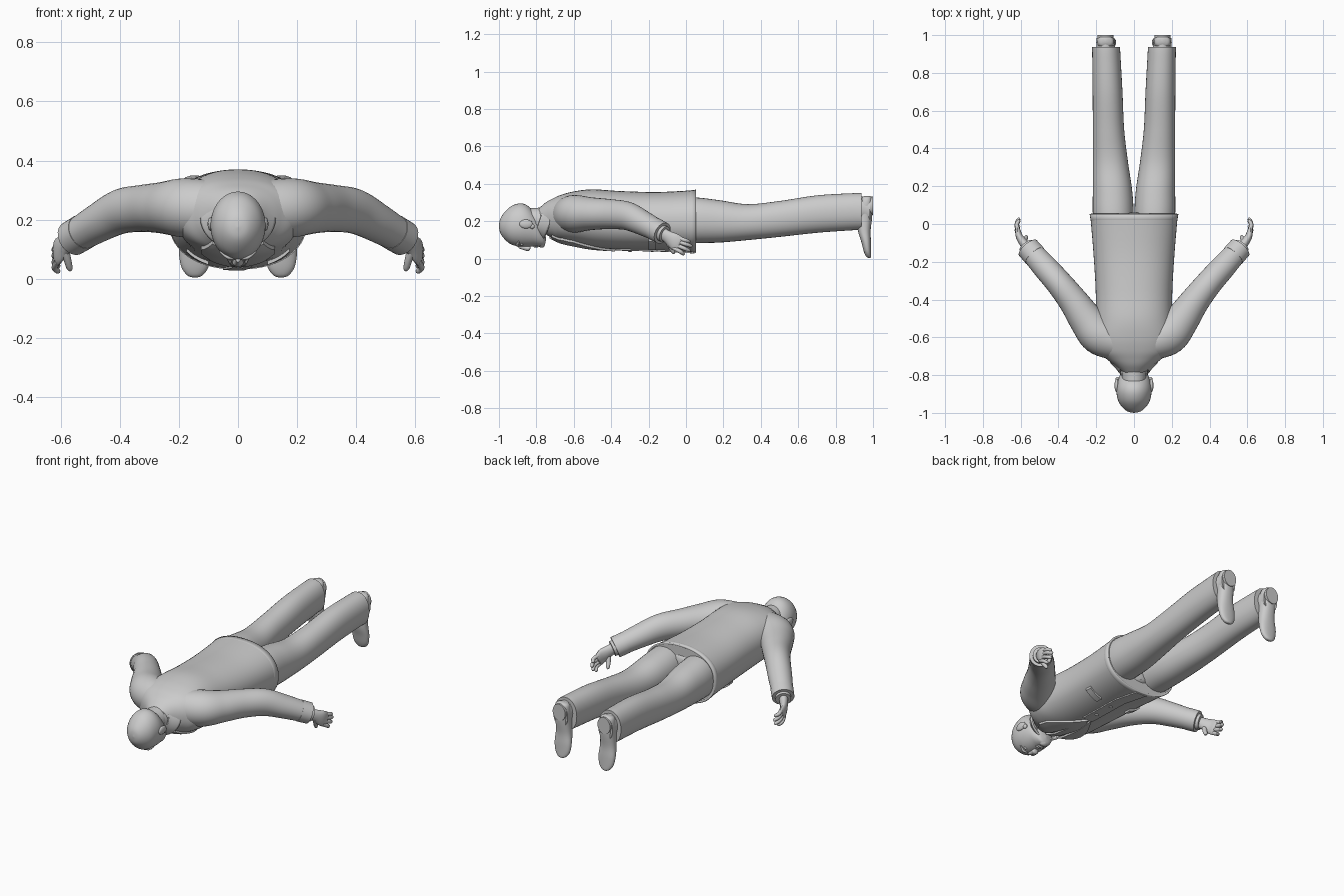
import bpy, bmesh, math
from mathutils import Vector
from mathutils.bvhtree import BVHTree

grey = bpy.data.materials.new("plain_grey")
grey.diffuse_color = (0.6, 0.6, 0.6, 1)


def finish(name, bm, angle=40):
    bmesh.ops.recalc_face_normals(bm, faces=bm.faces)
    me = bpy.data.meshes.new(name)
    bm.to_mesh(me)
    bm.free()
    me.materials.append(grey)
    me.polygons.foreach_set("use_smooth", [True] * len(me.polygons))
    me.set_sharp_from_angle(angle=math.radians(angle))
    ob = bpy.data.objects.new(name, me)
    bpy.context.collection.objects.link(ob)
    return ob


def smooth_path(st, steps):
    """Catmull-Rom through the stations; doubled stations give a crisp corner."""
    out = []
    for i in range(len(st) - 1):
        p = [st[max(0, min(len(st) - 1, i + k))] for k in (-1, 0, 1, 2)]
        for s in range(steps):
            t = s / steps
            out.append([0.5 * (2 * b + (c - a) * t + (2 * a - 5 * b + 4 * c - d) * t * t
                        + (3 * b - a - 3 * c + d) * t ** 3) for a, b, c, d in zip(*p)])
    return out + [list(st[-1])]


def loft(name, st, side=1, steps=4, n=28, power=2.0, axis=None, caps=True, angle=40):
    """Skin of oval rings; a station is (x, y, z, radius across, radius up)."""
    path = smooth_path(st, steps)
    bm, rings = bmesh.new(), []
    pts = [Vector((p[0] * side, p[1], p[2])) for p in path]
    for i, p in enumerate(path):
        t = Vector(axis) if axis else pts[min(i + 1, len(pts) - 1)] - pts[max(i - 1, 0)]
        t.normalize()
        ref = Vector((0, 0, 1)) if abs(t.z) < 0.95 else Vector((0, 1, 0))
        u = t.cross(ref).normalized()
        v = u.cross(t)
        ring = []
        for k in range(n):
            a = 2 * math.pi * k / n
            c, s = math.cos(a), math.sin(a)
            e = 2 / power
            ring.append(bm.verts.new(pts[i]
                        + u * math.copysign(abs(c) ** e, c) * max(p[3], 0.001)
                        + v * math.copysign(abs(s) ** e, s) * max(p[4], 0.001)))
        rings.append(ring)
    for a, b in zip(rings, rings[1:]):
        for k in range(n):
            bm.faces.new((a[k], a[k - 1], b[k - 1], b[k]))
    if caps:
        bm.faces.new(rings[0])
        bm.faces.new(rings[-1])
    return finish(name, bm, angle)


def ball(name, loc, r, seg=20):
    bm = bmesh.new()
    bmesh.ops.create_uvsphere(bm, u_segments=seg, v_segments=12, radius=1)
    for v in bm.verts:
        v.co = Vector((v.co.x * r[0], v.co.y * r[1], v.co.z * r[2])) + Vector(loc)
    return finish(name, bm)


# Jacket body, hem to neck
Y = (0, 1, 0)
torso = loft("jacket", [
    (0, -0.785, 0.215, 0.06, 0.055), (0, -0.75, 0.215, 0.10, 0.085), (0, -0.715, 0.215, 0.145, 0.105),
    (0, -0.67, 0.215, 0.195, 0.125), (0, -0.60, 0.217, 0.212, 0.142), (0, -0.50, 0.214, 0.203, 0.156),
    (0, -0.35, 0.205, 0.203, 0.156), (0, -0.15, 0.200, 0.215, 0.156), (0, 0.05, 0.200, 0.232, 0.166)],
    steps=6, n=56, power=2.25, axis=Y)
hem = loft("jacket_hem_band", [(0, 0.0, 0.2, 0.226, 0.161), (0, 0.053, 0.2, 0.235, 0.169)],
           steps=2, n=56, power=2.25, axis=Y, caps=False)
mod = hem.modifiers.new("thickness", "SOLIDIFY")
mod.thickness = 0.01

tree = BVHTree.FromPolygons([v.co.copy() for v in torso.data.vertices],
                            [list(p.vertices) for p in torso.data.polygons])


def panel(name, rows, side=1, thick=0.012, steps=6, cols=5):
    """Cloth strip laid on the chest; a row is (y, inner x, outer x)."""
    bm, grid = bmesh.new(), []
    for i in range((len(rows) - 1) * steps + 1):
        a, f = rows[min(i // steps, len(rows) - 2)], 0
        b = rows[min(i // steps, len(rows) - 2) + 1]
        f = i / steps - min(i // steps, len(rows) - 2)
        y, x0, x1 = [p + (q - p) * f for p, q in zip(a, b)]
        line = []
        for k in range(cols + 1):
            x = (x0 + (x1 - x0) * k / cols) * side
            hit = tree.ray_cast(Vector((x, y, -1)), Vector((0, 0, 1)))[0]
            line.append(bm.verts.new((x, y, hit.z if hit else 0.2)))
        grid.append(line)
    for a, b in zip(grid, grid[1:]):
        for k in range(cols):
            bm.faces.new((a[k], a[k + 1], b[k + 1], b[k]))
    low = bmesh.ops.extrude_face_region(bm, geom=bm.faces[:])["geom"]
    for v in low:
        if isinstance(v, bmesh.types.BMVert):
            v.co.z -= thick
    return finish(name, bm)


# Shirt front, tie and buttons
panel("tie", [(-0.73, -0.02, 0.02), (-0.70, -0.014, 0.014), (-0.45, -0.03, 0.03), (-0.40, -0.002, 0.002)], thick=0.01)
for i in range(2):
    y = -0.30 + 0.12 * i
    ball("jacket_button", (0.015, y, 0.041), (0.011, 0.011, 0.006), 12)
panel("front_overlap", [(-0.38, -0.02, 0.045), (-0.1, -0.02, 0.045), (0.045, -0.05, 0.02)], thick=0.007)

# Collar stands around the neck
loft("shirt_collar", [(0, -0.80, 0.205, 0.070, 0.072), (0, -0.745, 0.205, 0.078, 0.08)],
     axis=(0, 1, -0.3), caps=False, steps=3)
collar = loft("jacket_collar", [(0, -0.782, 0.208, 0.082, 0.082), (0, -0.765, 0.207, 0.094, 0.092),
              (0, -0.728, 0.205, 0.128, 0.112)], axis=(0, 1, -0.33), caps=False, n=40)
collar.modifiers.new("thickness", "SOLIDIFY").thickness = 0.012

# Neck and head, face downward
loft("neck", [(0, -0.88, 0.20, 0.06, 0.07), (0, -0.80, 0.205, 0.064, 0.066), (0, -0.72, 0.21, 0.07, 0.07)])
loft("head", [(0, -1.0, 0.175, 0.001, 0.001), (0, -0.993, 0.175, 0.033, 0.038), (0, -0.97, 0.176, 0.062, 0.072),
     (0, -0.935, 0.178, 0.084, 0.102), (0, -0.89, 0.180, 0.093, 0.115), (0, -0.85, 0.174, 0.090, 0.111),
     (0, -0.81, 0.155, 0.079, 0.090), (0, -0.78, 0.130, 0.064, 0.066), (0, -0.757, 0.110, 0.042, 0.042),
     (0, -0.748, 0.105, 0.001, 0.001)], axis=Y, n=36)
loft("nose", [(0, -0.895, 0.068, 0.008, 0.012), (0, -0.865, 0.059, 0.012, 0.014),
     (0, -0.842, 0.054, 0.019, 0.014), (0, -0.832, 0.062, 0.012, 0.008)], axis=Y, n=16)
ball("upper_lip", (0, -0.808, 0.066), (0.026, 0.008, 0.008))
ball("lower_lip", (0, -0.796, 0.066), (0.022, 0.007, 0.008))
ball("chin", (0, -0.772, 0.076), (0.026, 0.018, 0.018))

for s, tag in ((1, "left"), (-1, "right")):
    # Face pairs
    loft(tag + "_brow", [(0.013, -0.895, 0.068, 0.005, 0.005), (0.035, -0.902, 0.073, 0.008, 0.007),
         (0.06, -0.893, 0.093, 0.004, 0.005)], s, n=12)
    ball(tag + "_eye", (0.034 * s, -0.878, 0.077), (0.015, 0.008, 0.008))
    ball(tag + "_ear", (0.092 * s, -0.855, 0.185), (0.011, 0.036, 0.024))
    ball(tag + "_earlobe", (0.088 * s, -0.823, 0.173), (0.010, 0.014, 0.014))

    # Lapel, jacket edge and pockets
    panel(tag + "_lapel", [(-0.72, 0.05, 0.085), (-0.66, 0.042, 0.125), (-0.60, 0.035, 0.125),
          (-0.50, 0.025, 0.085), (-0.38, 0.004, 0.012)], s)
    panel(tag + "_pocket_flap", [(-0.20, 0.10, 0.175), (-0.16, 0.10, 0.175)], s, steps=2)

    # Sleeve, with a turned cuff
    loft(tag + "_sleeve", [(0.10, -0.62, 0.235, 0.10, 0.10), (0.185, -0.585, 0.24, 0.105, 0.10),
         (0.25, -0.51, 0.24, 0.092, 0.088), (0.32, -0.41, 0.238, 0.078, 0.08),
         (0.395, -0.315, 0.228, 0.070, 0.076), (0.47, -0.23, 0.190, 0.066, 0.066),
         (0.555, -0.135, 0.140, 0.058, 0.056)], s, steps=6, n=32)
    loft(tag + "_sleeve_cuff", [(0.525, -0.168, 0.158, 0.063, 0.061), (0.562, -0.126, 0.136, 0.062, 0.060)],
         s, steps=2, n=32)
    loft(tag + "_shirt_cuff", [(0.55, -0.14, 0.142, 0.045, 0.045), (0.572, -0.113, 0.130, 0.043, 0.044)],
         s, steps=2)

    # Hand, palm facing inward
    loft(tag + "_palm", [(0.555, -0.135, 0.140, 0.026, 0.032), (0.585, -0.10, 0.118, 0.023, 0.034),
         (0.606, -0.068, 0.096, 0.019, 0.043), (0.613, -0.040, 0.078, 0.014, 0.042),
         (0.613, -0.032, 0.073, 0.006, 0.032)], s, n=20)
    knuckles = [(-0.030, 0.104), (-0.036, 0.086), (-0.044, 0.067), (-0.054, 0.050)]
    tips = [(0.022, 0.088), (0.032, 0.065), (0.022, 0.040), (-0.008, 0.022)]
    for (ky, kz), (ty, tz) in zip(knuckles, tips):
        my, mz = (ky + ty) / 2, (kz + tz) / 2
        loft(tag + "_finger", [(0.611, ky - 0.012, kz + 0.006, 0.011, 0.011), (0.621, my, mz + 0.002, 0.011, 0.011),
             (0.610, ty - 0.006, tz + 0.003, 0.009, 0.009), (0.606, ty, tz, 0.003, 0.003)], s, n=12)
    loft(tag + "_thumb", [(0.588, -0.10, 0.10, 0.015, 0.017), (0.578, -0.085, 0.065, 0.013, 0.013),
         (0.570, -0.068, 0.035, 0.010, 0.010), (0.567, -0.062, 0.027, 0.003, 0.003)], s, n=12)

    # Trouser leg
    loft(tag + "_trouser_leg", [(0.105, -0.10, 0.205, 0.098, 0.125), (0.110, 0.05, 0.205, 0.108, 0.122),
         (0.114, 0.18, 0.199, 0.104, 0.113), (0.125, 0.33, 0.195, 0.093, 0.096), (0.135, 0.50, 0.212, 0.083, 0.096),
         (0.140, 0.70, 0.238, 0.079, 0.100), (0.146, 0.88, 0.250, 0.075, 0.099), (0.148, 0.938, 0.252, 0.074, 0.098)],
         s, steps=6, n=36, power=2.15, axis=Y)

    # Shoe, toe hanging down
    loft(tag + "_shoe_ankle", [(0.15, 0.90, 0.262, 0.055, 0.07), (0.15, 0.95, 0.265, 0.048, 0.068),
         (0.15, 0.985, 0.26, 0.048, 0.072)], s, axis=Y)
    loft(tag + "_shoe", [(0.15, 0.972, 0.336, 0.012, 0.012), (0.15, 0.966, 0.325, 0.038, 0.028),
         (0.15, 0.962, 0.29, 0.046, 0.036), (0.149, 0.955, 0.22, 0.045, 0.040),
         (0.148, 0.953, 0.15, 0.048, 0.034), (0.147, 0.963, 0.09, 0.053, 0.026),
         (0.146, 0.970, 0.04, 0.046, 0.020), (0.146, 0.976, 0.012, 0.027, 0.014),
         (0.146, 0.979, 0.004, 0.008, 0.006)], s, axis=(0, 0, 1), power=2.3)
    loft(tag + "_heel", [(0.15, 0.965, 0.282, 0.042, 0.050), (0.15, 1.0, 0.282, 0.042, 0.050)], s, axis=Y, steps=2)

# Seat of the trousers, joining both legs
loft("trouser_seat", [(0, -0.10, 0.205, 0.19, 0.13), (0, 0.02, 0.205, 0.17, 0.122), (0, 0.06, 0.20, 0.06, 0.09)],
     axis=Y, n=36)
